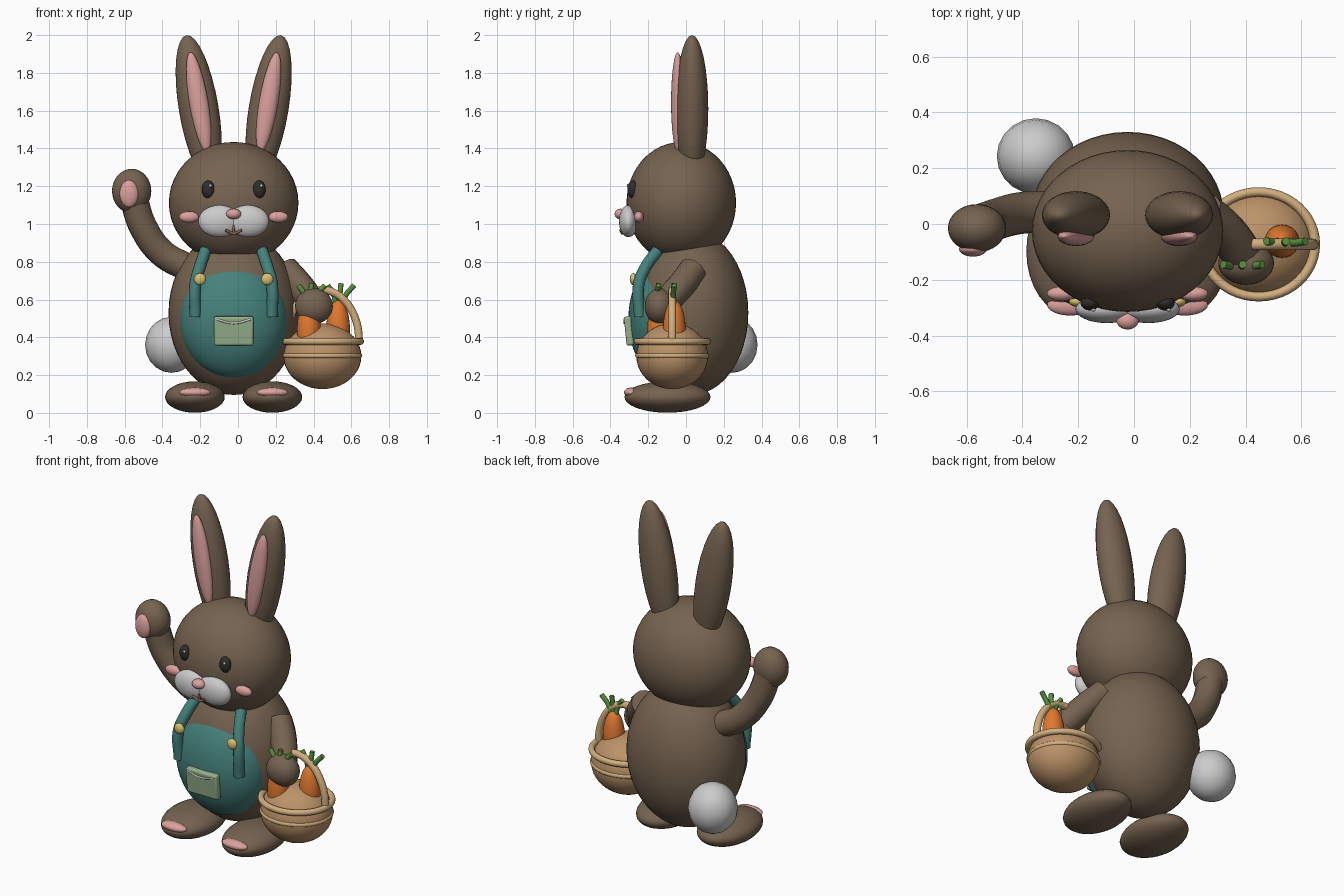
import bpy
from math import radians, sin, cos, pi

if "Cube" in bpy.data.objects:
    bpy.data.objects.remove(bpy.data.objects["Cube"])

CX = -0.023  # the figure's own symmetry line


def material(name, rgb):
    m = bpy.data.materials.new(name)
    m.diffuse_color = (*rgb, 1)
    m.use_nodes = True
    m.node_tree.nodes["Principled BSDF"].inputs["Base Color"].default_value = m.diffuse_color
    return m


FUR = material("fur", (0.18, 0.125, 0.08))
PINK = material("pink", (0.72, 0.36, 0.34))
WHITE = material("white", (0.85, 0.85, 0.83))
TEAL = material("teal", (0.06, 0.22, 0.20))
SAGE = material("sage", (0.30, 0.43, 0.26))
YELLOW = material("yellow", (0.70, 0.53, 0.16))
DARK = material("dark", (0.03, 0.027, 0.025))
LIP = material("lip", (0.30, 0.14, 0.09))
TAN = material("tan", (0.50, 0.29, 0.14))
RIM = material("rim", (0.65, 0.43, 0.21))
ORANGE = material("orange", (0.75, 0.19, 0.03))
GREEN = material("green", (0.10, 0.27, 0.05))


def finish(name, mat):
    ob = bpy.context.object
    ob.name = name
    ob.data.materials.append(mat)
    bpy.ops.object.shade_smooth_by_angle(angle=radians(40))
    return ob


def ball(name, loc, size, mat, rot=(0, 0, 0), seg=32):
    bpy.ops.mesh.primitive_uv_sphere_add(segments=seg, ring_count=seg // 2, location=loc, rotation=rot)
    bpy.context.object.scale = size
    return finish(name, mat)


def tube(name, points, radius, mat):
    cu = bpy.data.curves.new(name, 'CURVE')
    cu.dimensions = '3D'
    cu.bevel_depth = radius
    cu.bevel_resolution = 5
    cu.use_fill_caps = True
    sp = cu.splines.new('BEZIER')
    sp.bezier_points.add(len(points) - 1)
    for bp, p in zip(sp.bezier_points, points):
        bp.co = p
        bp.handle_left_type = bp.handle_right_type = 'AUTO'
    ob = bpy.data.objects.new(name, cu)
    bpy.context.collection.objects.link(ob)
    bpy.ops.object.select_all(action='DESELECT')
    ob.select_set(True)
    bpy.context.view_layer.objects.active = ob
    bpy.ops.object.convert(target='MESH')
    return finish(name, mat)


def ring(name, loc, major, minor, mat):
    bpy.ops.mesh.primitive_torus_add(location=loc, major_radius=major, minor_radius=minor,
                                     major_segments=48, minor_segments=12)
    bpy.context.object.scale = (1, 0.93, 1)
    return finish(name, mat)


# Body, head, tail and overalls front
ball("body", (CX, 0.03, 0.53), (0.345, 0.30, 0.435), FUR, seg=48)
ball("head", (CX, -0.025, 1.112), (0.343, 0.29, 0.322), FUR, seg=48)
ball("tail", (-0.352, 0.243, 0.36), (0.14, 0.136, 0.148), WHITE, seg=20)
ball("overalls_front", (CX, -0.11, 0.497), (0.286, 0.195, 0.318), TEAL, seg=48)

# Paired parts
for s, side in ((-1, "left"), (1, "right")):
    tilt = (0, s * radians(9.5), 0)
    ball("ear_" + side, (CX + s * 0.185, 0.032, 1.61), (0.105, 0.086, 0.395), FUR, tilt)
    ball("inner_ear_" + side, (CX + s * 0.185, -0.044, 1.645), (0.05, 0.035, 0.268), PINK, tilt)
    ball("eye_" + side, (CX + s * 0.135, -0.282, 1.183), (0.034, 0.028, 0.047), DARK)
    ball("eye_glint_" + side, (CX + s * 0.135 + 0.012, -0.308, 1.203), (0.008, 0.006, 0.009), WHITE, seg=12)
    ball("cheek_" + side, (CX + s * 0.236, -0.25, 1.037), (0.053, 0.026, 0.03), PINK)
    ball("muzzle_" + side, (CX + s * 0.075, -0.305, 1.015), (0.112, 0.05, 0.085), WHITE)
    ball("foot_" + side, (CX + s * 0.205, -0.098, 0.084), (0.158, 0.228, 0.083), FUR)
    ball("toe_pad_" + side, (CX + s * 0.205, -0.29, 0.108), (0.083, 0.038, 0.026), PINK)
    tube("strap_" + side, [(CX + s * 0.15, -0.15, 0.86), (CX + s * 0.18, -0.215, 0.77),
                           (CX + s * 0.203, -0.25, 0.68), (CX + s * 0.203, -0.245, 0.508)], 0.031, TEAL)
    ball("button_" + side, (CX + s * 0.178, -0.278, 0.708), (0.032, 0.02, 0.032), YELLOW, seg=20)

# Nose and mouth
ball("nose", (CX, -0.345, 1.053), (0.04, 0.033, 0.028), PINK)
tube("mouth", [(CX - 0.042, -0.347, 0.968), (CX, -0.338, 0.95), (CX + 0.042, -0.347, 0.968)], 0.007, LIP)
tube("mouth_line", [(CX, -0.335, 1.03), (CX, -0.336, 0.952)], 0.006, LIP)

# Pocket with a stitched top edge
bpy.ops.mesh.primitive_cube_add(size=1, location=(CX, -0.302, 0.434), rotation=(radians(6), 0, 0))
bpy.context.object.scale = (0.21, 0.04, 0.155)
bpy.ops.object.transform_apply(location=False, rotation=False)
bev = bpy.context.object.modifiers.new("Bevel", 'BEVEL')
bev.width, bev.segments = 0.012, 3
finish("pocket", SAGE)
tube("pocket_stitch", [(CX - 0.09, -0.326, 0.495), (CX, -0.325, 0.475), (CX + 0.09, -0.326, 0.495)], 0.006, WHITE)

# Raised arm
tube("raised_arm", [(-0.27, 0.045, 0.77), (-0.40, 0.04, 0.845), (-0.50, 0.015, 0.98),
                    (-0.555, -0.005, 1.14)], 0.075, FUR)
ball("raised_hand", (-0.563, -0.015, 1.175), (0.104, 0.086, 0.117), FUR)
ball("palm_pad", (-0.577, -0.09, 1.16), (0.05, 0.027, 0.072), PINK)

# Lowered arm
tube("lowered_arm", [(0.25, 0.04, 0.76), (0.33, -0.03, 0.67), (0.40, -0.125, 0.57)], 0.074, FUR)
ball("lowered_hand", (0.402, -0.14, 0.565), (0.1, 0.078, 0.095), FUR)

# Basket
BX, BY = 0.447, -0.073
ball("basket", (BX, BY, 0.30), (0.206, 0.19, 0.174), TAN, seg=40)
ring("basket_rim", (BX, BY, 0.378), 0.202, 0.018, RIM)
ring("basket_band", (BX, BY, 0.303), 0.198, 0.013, RIM)
tube("basket_handle", [(BX + 0.195 * cos(a * pi / 10), BY, 0.375 + 0.275 * sin(a * pi / 10))
                       for a in range(11)], 0.021, RIM)

# Carrots with leaf sprigs
for i, (x, y) in enumerate(((0.375, -0.145), (0.53, -0.062))):
    ball(f"carrot_{i + 1}", (x, y, 0.44), (0.063, 0.06, 0.16), ORANGE, seg=24)
    for k in (-1, 0, 1):
        tube(f"carrot_leaf_{i + 1}_{k + 2}", [(x + 0.012 * k, y, 0.57),
             (x + 0.035 * k + 0.01, y - 0.005, 0.63), (x + 0.07 * k + 0.015, y, 0.685 - 0.01 * abs(k))],
             0.014, GREEN)
